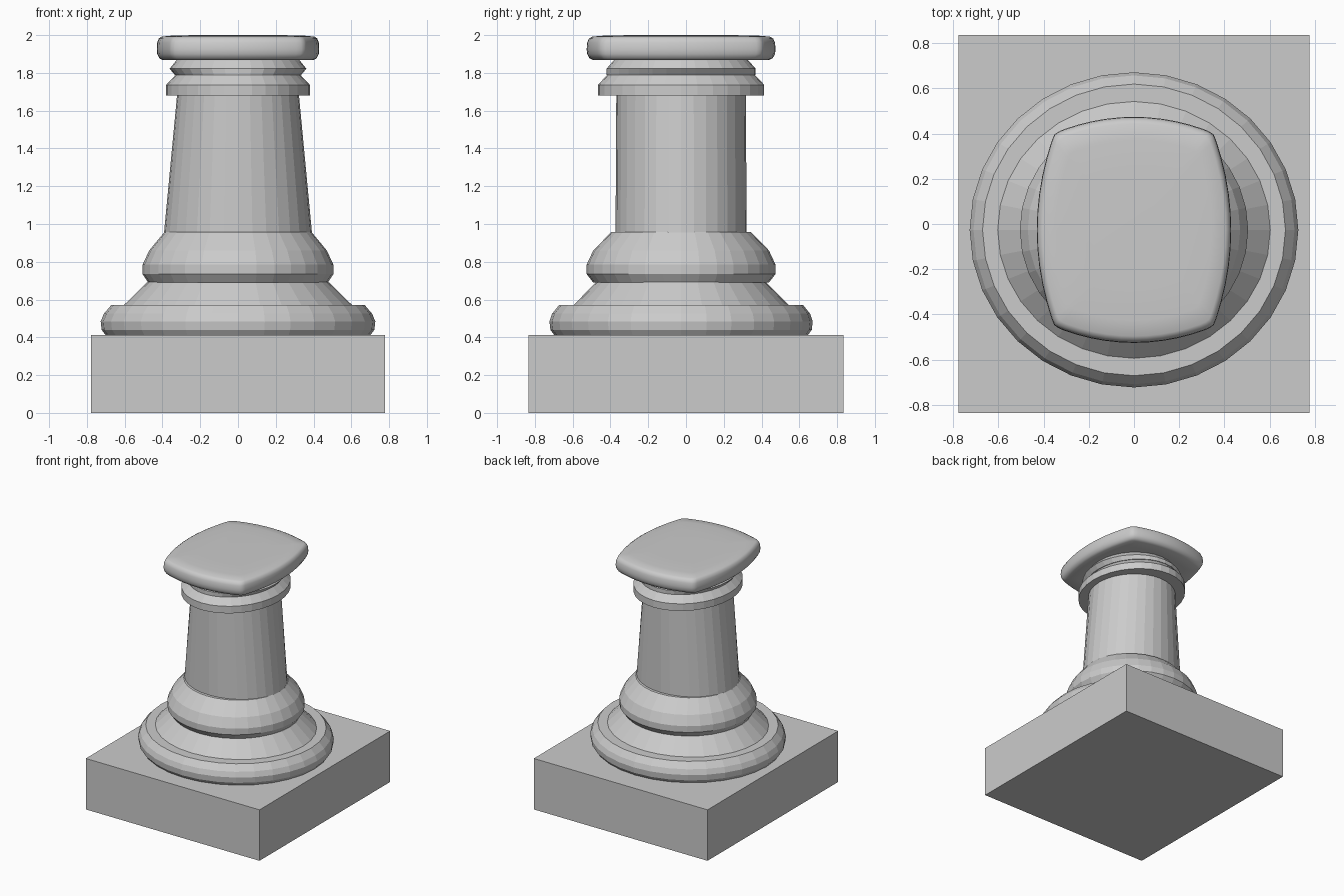
import bpy, math

if "Cube" in bpy.data.objects:
    bpy.data.objects.remove(bpy.data.objects["Cube"])

CY = -0.026   # column axis sits slightly forward of centre
SEG = 32

stone = bpy.data.materials.new("grey stone")
stone.diffuse_color = (0.6, 0.6, 0.6, 1)
stone.use_nodes = True
stone.node_tree.nodes["Principled BSDF"].inputs["Base Color"].default_value = stone.diffuse_color


def loft(name, rings):
    """Closed solid from a stack of equal-length rings."""
    n = len(rings[0])
    verts = [v for r in rings for v in r]
    faces = [(i * n + j, i * n + (j + 1) % n, (i + 1) * n + (j + 1) % n, (i + 1) * n + j)
             for i in range(len(rings) - 1) for j in range(n)]
    faces.append(tuple(reversed(range(n))))
    faces.append(tuple(range(len(verts) - n, len(verts))))
    me = bpy.data.meshes.new(name)
    me.from_pydata(verts, [], faces)
    me.materials.append(stone)
    ob = bpy.data.objects.new(name, me)
    bpy.context.collection.objects.link(ob)
    return ob


def turned(name, profile):
    """Elliptical turned part; profile entries are (rx, ry, z)."""
    ang = [2 * math.pi * k / SEG for k in range(SEG)]
    return loft(name, [[(rx * math.cos(a), CY + ry * math.sin(a), z) for a in ang]
                       for rx, ry, z in profile])


# square plinth
loft("plinth", [[(-.777, -.835, z), (.777, -.835, z), (.777, .835, z), (-.777, .835, z)]
                for z in (0, .412)])

# stacked turned mouldings and shaft
turned("lower_torus", [(.70, .67, .41), (.722, .692, .44), (.727, .697, .485),
                       (.71, .683, .525), (.67, .645, .572)])
turned("flared_foot", [(.605, .57, .57), (.48, .45, .692)])
turned("upper_torus", [(.475, .465, .69), (.505, .50, .735), (.505, .50, .785),
                       (.47, .465, .86), (.39, .37, .957)])
turned("shaft", [(.392, .347, .95), (.322, .343, 1.69)])
turned("collar", [(.38, .44, 1.68), (.38, .44, 1.737), (.33, .39, 1.79),
                  (.335, .395, 1.79), (.362, .395, 1.822), (.33, .36, 1.862),
                  (.31, .34, 1.88)])

# cushion cap with four bowed sides and rounded corners
quarter = [(.43 - .07 * (y / .405) ** 2, y) for y in (0, .08, .16, .24, .32, .37, .40)]
quarter += [(.352, .422), (.335, .434)]
quarter += [(x, .50 - .055 * (x / .31) ** 2) for x in (.31, .25, .19, .13, .06)]
top = [(0, .50)]
right_up = quarter + top
left_up = [(-x, y) for x, y in reversed(quarter)]
half = right_up + left_up
outline = half + [(x, -y) for x, y in reversed(half[1:-1])]
steps = [(.75, 1.868), (.93, 1.868), (.97, 1.878), (.995, 1.90), (1, 1.925), (.995, 1.96),
         (.975, 1.982), (.94, 1.992), (.80, 1.998), (.5, 2.0)]
cap = loft("cap", [[(x * s, CY + y * s, z) for x, y in outline] for s, z in steps])
bpy.context.view_layer.objects.active = cap
cap.select_set(True)
bpy.ops.object.shade_smooth_by_angle(angle=math.radians(50))
